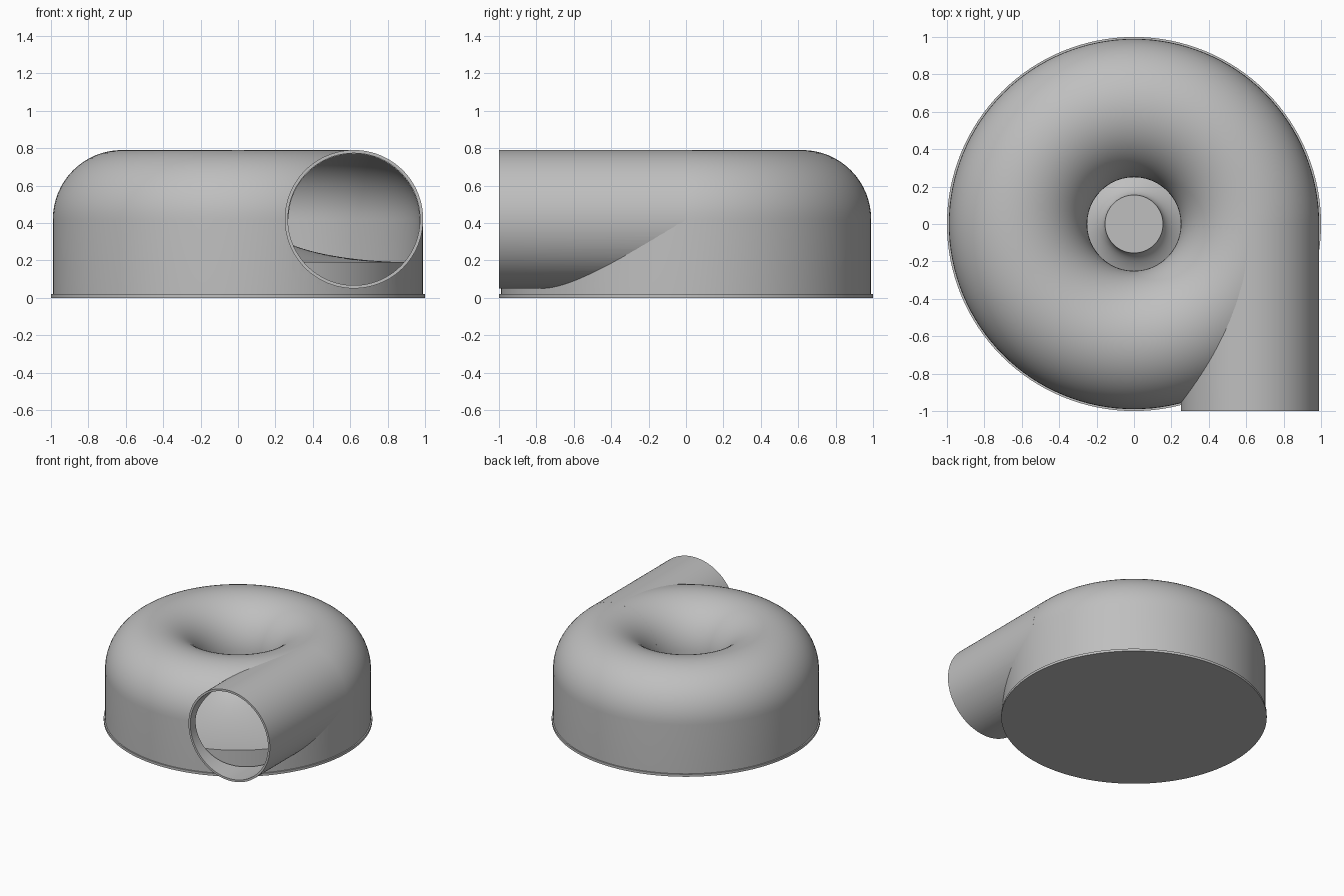
import bpy, bmesh
from math import cos, sin, pi, radians
from mathutils import Matrix, Vector

cube = bpy.data.objects.get("Cube")
if cube:
    bpy.data.objects.remove(cube, do_unlink=True)

MAJOR, MINOR, MID = 0.62, 0.37, 0.42   # scroll ring radius, tube radius, centre height
WALL = 0.02
STEPS = 128

grey = bpy.data.materials.new("plain grey")
grey.use_nodes = True
COLOUR = (0.52, 0.52, 0.52, 1)
grey.diffuse_color = COLOUR
grey.node_tree.nodes["Principled BSDF"].inputs["Base Color"].default_value = COLOUR


def make_object(name, bm):
    bmesh.ops.recalc_face_normals(bm, faces=bm.faces)
    mesh = bpy.data.meshes.new(name)
    bm.to_mesh(mesh)
    bm.free()
    obj = bpy.data.objects.new(name, mesh)
    bpy.context.collection.objects.link(obj)
    mesh.materials.append(grey)
    return obj


def revolve(name, profile, closed=True):
    """Turn an (r, z) profile about the z axis."""
    bm = bmesh.new()
    verts = [bm.verts.new((r, 0, z)) for r, z in profile]
    edges = [bm.edges.new(pair) for pair in zip(verts, verts[1:])]
    if closed:
        edges.append(bm.edges.new((verts[-1], verts[0])))
    bmesh.ops.spin(bm, geom=verts + edges, cent=(0, 0, 0), axis=(0, 0, 1),
                   angle=2 * pi, steps=STEPS, use_merge=True)
    bmesh.ops.remove_doubles(bm, verts=bm.verts, dist=1e-5)
    return make_object(name, bm)


def pipe(name, radius, y0, y1):
    """Solid cylinder along y on the outlet axis."""
    bm = bmesh.new()
    place = Matrix.Translation((MAJOR, (y0 + y1) / 2, MID)) @ Matrix.Rotation(pi / 2, 4, 'X')
    bmesh.ops.create_cone(bm, cap_ends=True, segments=STEPS, radius1=radius,
                          radius2=radius, depth=y1 - y0, matrix=place)
    return make_object(name, bm)


def subtract(obj, cutter):
    mod = obj.modifiers.new("cut", 'BOOLEAN')
    mod.operation, mod.solver, mod.object = 'DIFFERENCE', 'EXACT', cutter
    bpy.context.view_layer.update()
    graph = bpy.context.evaluated_depsgraph_get()
    mesh = bpy.data.meshes.new_from_object(obj.evaluated_get(graph))
    obj.modifiers.clear()
    obj.data = mesh


def arc(radius, count=32):
    """Upper half of the ring section, from the outside to the inner lip."""
    return [(MAJOR + radius * cos(pi * i / count), MID + radius * sin(pi * i / count))
            for i in range(count + 1)]


# Scroll housing: thin shell with a straight skirt below the half ring
outer, inner = arc(MINOR), arc(MINOR - WALL)
housing = revolve("scroll_housing",
                  [(MAJOR + MINOR, 0.01)] + outer + inner[::-1] + [(MAJOR + MINOR - WALL, 0.01)])

# Cutters: outlet bore, and a core that trims the pipe where it meets the shell
bore = pipe("bore_cutter", MINOR - 0.017, -1.2, -0.01)
trim = arc(MINOR - 0.008)
core = revolve("core_cutter", [(trim[0][0], -0.1)] + trim + [(trim[-1][0], -0.1)])

# Outlet pipe, tangent to the scroll
outlet = pipe("outlet_pipe", MINOR, -1.0, -0.002)
subtract(housing, bore)
subtract(outlet, bore)
subtract(outlet, core)

# Base plate
base = revolve("base_plate", [(0, 0), (1, 0), (1, 0.02), (0, 0.02)], closed=False)

# Flared hub inside the scroll, with a flat top under the inlet
flare = [(0.155 + 0.785 * (1 - cos(t)), 0.40 - 0.21 * sin(t))
         for t in (pi / 2 * i / 24 for i in range(25))]
hub = revolve("flared_hub", [(0, 0.40)] + flare + [(0.94, 0.015), (0, 0.015)], closed=False)

for cutter in (bore, core):
    bpy.data.objects.remove(cutter, do_unlink=True)

# Smooth round faces, keep rims sharp
bpy.ops.object.select_all(action='DESELECT')
for obj in (housing, outlet, base, hub):
    obj.select_set(True)
    bpy.context.view_layer.objects.active = obj
bpy.ops.object.shade_smooth_by_angle(angle=radians(30))
